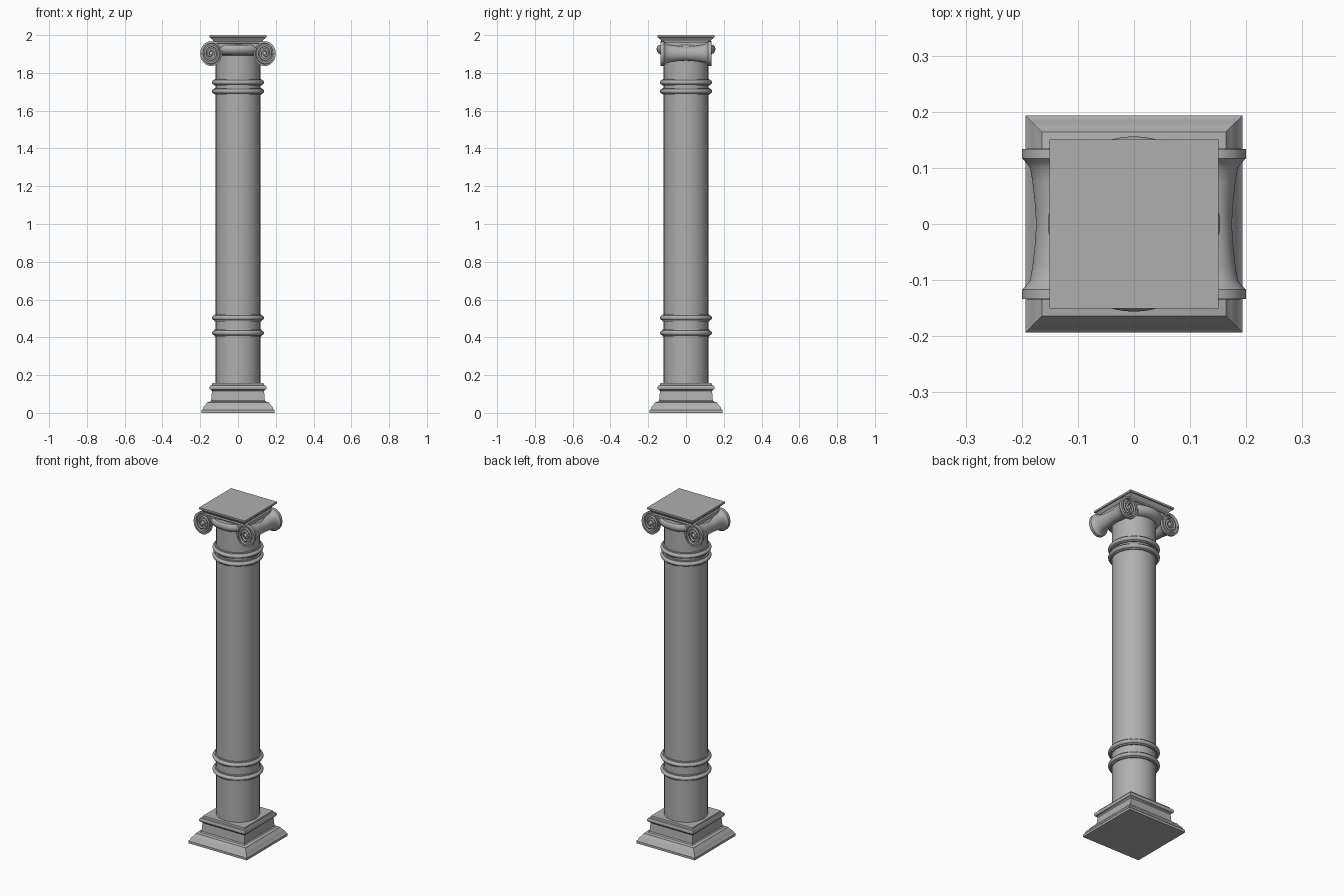
import bpy, bmesh, math
from mathutils import Matrix

if "Cube" in bpy.data.objects:
    bpy.data.objects.remove(bpy.data.objects["Cube"])

# Darker grey stone
stone = bpy.data.materials.new("stone")
stone.diffuse_color = (.43, .43, .43, 1)
stone.use_nodes = True
stone.node_tree.nodes["Principled BSDF"].inputs["Base Color"].default_value = stone.diffuse_color


def loft(name, profile, sides, matrix=Matrix(), angle=35):
    """Stack (radius, height) rings; four sides gives a square moulding."""
    bm = bmesh.new()
    square = sides == 4
    scale = math.sqrt(2) if square else 1
    turn = math.pi / 4 if square else 0
    rings = []
    for r, z in profile:
        ring = []
        for i in range(sides):
            a = turn + 2 * math.pi * i / sides
            ring.append(bm.verts.new((r * scale * math.cos(a), r * scale * math.sin(a), z)))
        rings.append(ring)
    for low, high in zip(rings, rings[1:]):
        for i in range(sides):
            j = (i + 1) % sides
            bm.faces.new((low[i], low[j], high[j], high[i]))
    bm.faces.new(rings[0][::-1])
    bm.faces.new(rings[-1])
    bm.transform(matrix)
    bmesh.ops.recalc_face_normals(bm, faces=bm.faces)
    mesh = bpy.data.meshes.new(name)
    bm.to_mesh(mesh)
    bm.free()
    obj = bpy.data.objects.new(name, mesh)
    bpy.context.collection.objects.link(obj)
    bpy.ops.object.select_all(action='DESELECT')
    obj.select_set(True)
    bpy.context.view_layer.objects.active = obj
    bpy.ops.object.shade_smooth_by_angle(angle=math.radians(angle))
    return obj


# Square moulded plinth
loft("plinth", [(.193, 0), (.193, .014), (.187, .020), (.182, .033), (.172, .043),
                (.164, .056), (.147, .06), (.142, .066), (.138, .115), (.143, .122),
                (.148, .124), (.151, .131), (.151, .138), (.147, .145), (.138, .147),
                (.136, .157)], 4)

# Round shaft
loft("shaft", [(.118, .15), (.118, 1.965)], 64)

# Paired rings, each a rounded bead on a thin fillet
for n, z in enumerate((.423, .503, 1.703, 1.75)):
    bead = [(.126 + .012 * math.cos(a), z + .012 * math.sin(a))
            for a in [math.radians(-90 + 22.5 * k) for k in range(9)]]
    loft(f"shaft_ring_{n + 1}", [(.117, z - .018), (.125, z - .018)] + bead
         + [(.125, z + .018), (.117, z + .018)], 64)

# Rounded cushion under the scrolls
loft("echinus", [(.117, 1.893), (.130, 1.895), (.146, 1.904), (.154, 1.917),
                 (.156, 1.928), (.152, 1.94), (.145, 1.947), (.117, 1.95)], 64)

# Square top slab
loft("abacus", [(.130, 1.955), (.130, 1.966), (.134, 1.974), (.142, 1.981),
                (.145, 1.987), (.151, 1.989), (.151, 2.0)], 4)

# Scroll dimensions
CX, CZ, TALL = .142, 1.902, 1.14

# Flat band joining the scrolls, front to back
bpy.ops.mesh.primitive_cube_add(size=1, location=(0, 0, 1.94))
band = bpy.context.object
band.name = "scroll_band"
band.scale = (2 * CX, .25, .048)

# Side bolsters, waisted in the middle, flaring into the scroll discs
half = [(.033, .01), (.035, .04), (.039, .075), (.043, .1), (.050, .109),
        (.0575, .117), (.0575, .134), (.050, .134), (.048, .126)]
spool = [(r, -y) for r, y in reversed(half)] + half
for side, label in ((-1, "left"), (1, "right")):
    m = (Matrix.Translation((side * CX, 0, CZ)) @ Matrix.Diagonal((1, 1, TALL, 1))
         @ Matrix.Rotation(math.pi / 2, 4, 'X'))
    loft(label + "_bolster", spool, 48, m)


# Continuous spiral ridge: left scroll, top bar, right scroll
def spiral(side):
    pts = []
    for k in range(81):
        t = k / 80
        r = .052 * (1 - t) + .011 * t
        a = math.pi / 2 - t * 2.5 * 2 * math.pi
        pts.append((side * (CX + r * math.cos(a)), CZ + TALL * r * math.sin(a)))
    return pts


path = spiral(-1)[::-1] + spiral(1)
for face, label in ((-1, "front"), (1, "back")):
    curve = bpy.data.curves.new(label + "_spiral", 'CURVE')
    curve.dimensions = '3D'
    curve.bevel_depth = .0055
    curve.bevel_resolution = 2
    curve.use_fill_caps = True
    line = curve.splines.new('POLY')
    line.points.add(len(path) - 1)
    for p, (x, z) in zip(line.points, path):
        p.co = (x, face * .129, z, 1)
    obj = bpy.data.objects.new(label + "_spiral", curve)
    bpy.context.collection.objects.link(obj)

    # Scroll eyes
    for side, lr in ((-1, "left"), (1, "right")):
        bpy.ops.mesh.primitive_uv_sphere_add(segments=20, ring_count=10, radius=.011,
                                             location=(side * CX, face * .127, CZ))
        bpy.context.object.name = f"{label}_{lr}_scroll_eye"
        bpy.ops.object.shade_smooth()

# Same stone on every part
for obj in bpy.context.collection.objects:
    obj.data.materials.append(stone)
